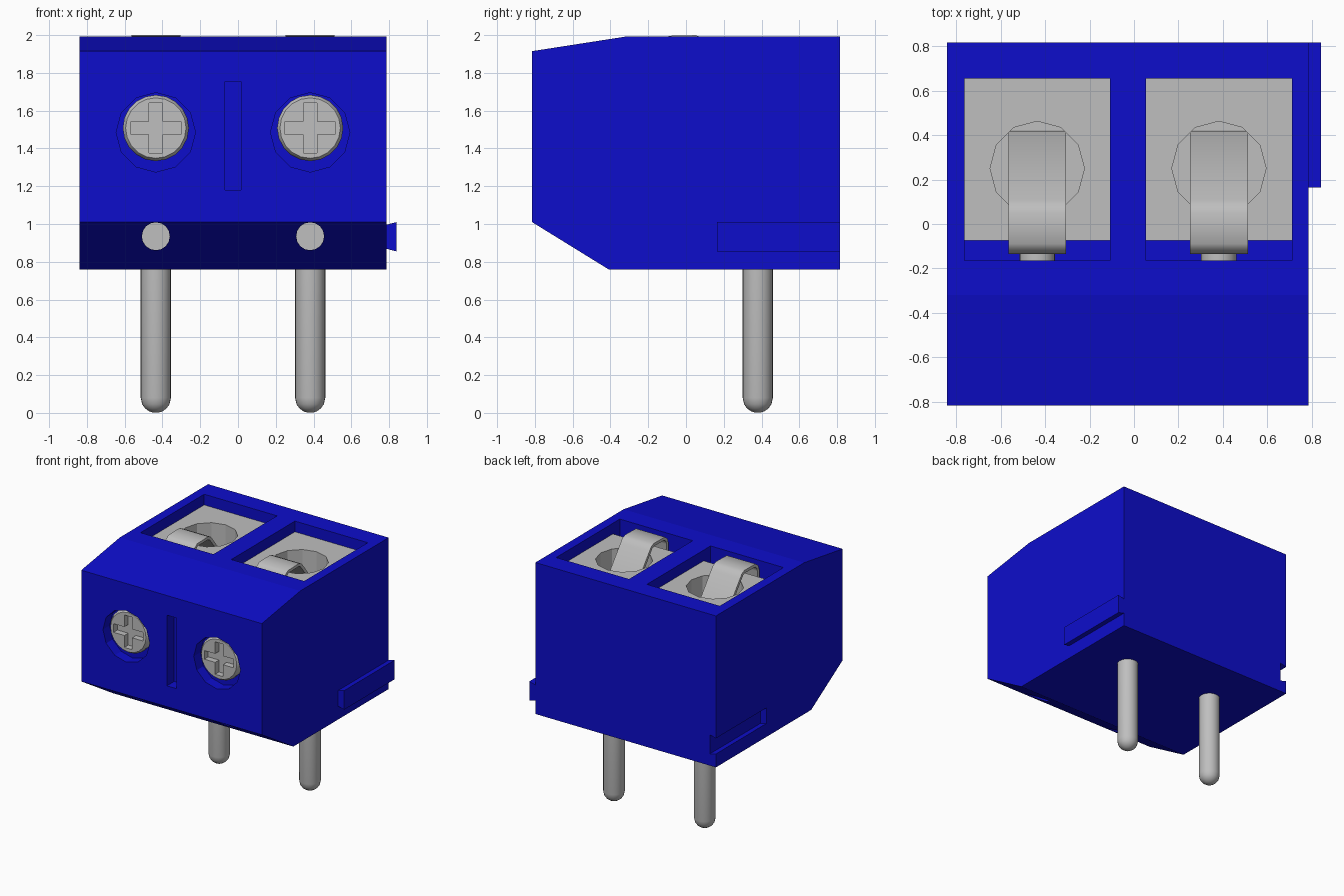
import bpy, bmesh, math
from mathutils import Matrix, Vector

if "Cube" in bpy.data.objects:
    bpy.data.objects.remove(bpy.data.objects["Cube"])


def material(name, rgb):
    mat = bpy.data.materials.new(name)
    mat.use_nodes = True
    mat.diffuse_color = (*rgb, 1)
    mat.node_tree.nodes["Principled BSDF"].inputs["Base Color"].default_value = (*rgb, 1)
    return mat


blue = material("blue plastic", (0.004, 0.004, 0.6))
metal = material("grey metal", (0.52, 0.52, 0.52))


def finish(bm, name, mat, smooth=False):
    bmesh.ops.recalc_face_normals(bm, faces=bm.faces)
    mesh = bpy.data.meshes.new(name)
    bm.to_mesh(mesh)
    bm.free()
    mesh.materials.append(mat)
    obj = bpy.data.objects.new(name, mesh)
    bpy.context.collection.objects.link(obj)
    if smooth:
        activate(obj)
        bpy.ops.object.shade_smooth_by_angle(angle=math.radians(40))
    return obj


def activate(obj):
    bpy.ops.object.select_all(action="DESELECT")
    obj.select_set(True)
    bpy.context.view_layer.objects.active = obj


def prism(name, profile, axis, start, end, mat):
    """Extrude a flat profile along x (points are y, z) or y (points are x, z)."""
    bm = bmesh.new()
    place = (lambda a, b: (start, a, b)) if axis == "x" else (lambda a, b: (a, start, b))
    face = bm.faces.new([bm.verts.new(place(a, b)) for a, b in profile])
    new = bmesh.ops.extrude_face_region(bm, geom=[face])["geom"]
    shift = Vector((end - start, 0, 0) if axis == "x" else (0, end - start, 0))
    bmesh.ops.translate(bm, vec=shift, verts=[v for v in new if isinstance(v, bmesh.types.BMVert)])
    return finish(bm, name, mat)


def box(name, x, y, z, mat):
    return prism(name, [(x[0], z[0]), (x[1], z[0]), (x[1], z[1]), (x[0], z[1])], "y", *y, mat)


def lathe(name, profile, axis, centre, mat, sides=24):
    """Stack rings of (radius, distance) along y or z and cap the ends."""
    bm = bmesh.new()
    rings = []
    for r, h in profile:
        ring = [bm.verts.new((r * math.cos(t), r * math.sin(t), h))
                for t in (2 * math.pi * i / sides for i in range(sides))]
        rings.append(ring)
    for low, high in zip(rings, rings[1:]):
        for i in range(sides):
            j = (i + 1) % sides
            bm.faces.new((low[i], low[j], high[j], high[i]))
    bm.faces.new(rings[0])
    bm.faces.new(rings[-1])
    turn = Matrix.Rotation(-math.pi / 2, 4, "X") if axis == "y" else Matrix()
    bm.transform(Matrix.Translation(centre) @ turn)
    return finish(bm, name, mat, smooth=sides > 12)


def cut(target, cutter):
    activate(target)
    mod = target.modifiers.new("cut", "BOOLEAN")
    mod.operation = "DIFFERENCE"
    mod.solver = "EXACT"
    mod.object = cutter
    bpy.ops.object.modifier_apply(modifier=mod.name)
    bpy.data.objects.remove(cutter)


# Housing with chamfered front
RIGHT, LEFT = -0.84, 0.785
body = prism("housing", [(-0.815, 1.01), (-0.41, 0.76), (0.815, 0.76), (0.815, 1.992),
                         (-0.32, 1.992), (-0.815, 1.915)], "x", RIGHT, LEFT, blue)

# Dovetail rail on one side, matching groove on the other


def dovetail(name, x, start, end):
    inner, outer = x - 0.004, x + 0.055
    return prism(name, [(inner, 0.87), (outer, 0.855), (outer, 1.01), (inner, 0.995)],
                 "y", start, end, blue)


dovetail("side_rail", LEFT, 0.165, 0.815)
cut(body, dovetail("groove_cutter", RIGHT, 0.165, 0.9))

# Narrow slot between the screws
cut(body, box("slot_cutter", (-0.07, 0.015), (-0.9, -0.72), (1.18, 1.755), blue))

for side, x in (("right", -0.435), ("left", 0.382)):
    # Openings: top pocket, screw recess and wire hole
    x0, x1 = x - 0.328, x + 0.328
    cut(body, box("pocket_cutter", (x0, x1), (-0.163, 0.655), (1.2, 2.1), blue))
    cut(body, lathe("recess_cutter", [(0.21, 0), (0.21, 0.2)], "y", (x, -0.93, 1.485), blue, 12))
    cut(body, lathe("wire_cutter", [(0.074, 0), (0.074, 0.5)], "y", (x, -0.9, 0.935), blue, 16))

    # Metal cage with a round well
    cage = box(side + "_cage", (x0 - 0.003, x1 + 0.003), (-0.075, 0.658), (1.19, 1.905), metal)
    cut(cage, lathe("well_cutter", [(0.212, 0), (0.212, 0.7)], "z", (x, 0.25, 1.35), metal, 12))

    # Bent spring strip hooked over the cage
    path = [(-0.123, 1.45), (-0.123, 1.93), (-0.112, 1.965), (-0.085, 1.985), (0.05, 1.988),
            (0.08, 1.975), (0.1, 1.95), (0.405, 1.56), (0.408, 1.36)]
    bm = bmesh.new()
    rows = [[bm.verts.new((x + s * 0.13, y, z)) for s in (-1, 1)] for y, z in path]
    for a, b in zip(rows, rows[1:]):
        bm.faces.new((a[0], a[1], b[1], b[0]))
    strip = finish(bm, side + "_spring_strip", metal)
    activate(strip)
    solid = strip.modifiers.new("thickness", "SOLIDIFY")
    solid.thickness, solid.offset = 0.024, 0
    bpy.ops.object.modifier_apply(modifier=solid.name)
    bpy.ops.object.shade_smooth_by_angle(angle=math.radians(40))

    # Screw with a cross recess
    z = 1.508
    head = lathe(side + "_screw_head", [(0.16, 0), (0.175, 0.02), (0.175, 0.08)], "y",
                 (x, -0.79, z), metal, 20)
    a, b = 0.035, 0.132
    cross = [(-a, -b), (a, -b), (a, -a), (b, -a), (b, a), (a, a),
             (a, b), (-a, b), (-a, a), (-b, a), (-b, -a), (-a, -a)]
    cut(head, prism("cross_cutter", [(x + u, z + v) for u, v in cross], "y", -0.85, -0.74, metal))
    lathe(side + "_screw_shaft", [(0.08, 0), (0.08, 0.66)], "y", (x, -0.73, z), metal)

    # Contact rod behind the wire hole, and round-ended solder pin
    lathe(side + "_contact_rod", [(0.08, 0), (0.08, 0.9)], "y", (x, -0.5, 0.935), metal)
    r = 0.08
    tip = [(r * math.sin(t), r - r * math.cos(t))
           for t in (math.radians(d) for d in (8, 25, 45, 65, 90))]
    lathe(side + "_solder_pin", tip + [(r, 0.9)], "z", (x, 0.38, 0), metal)
